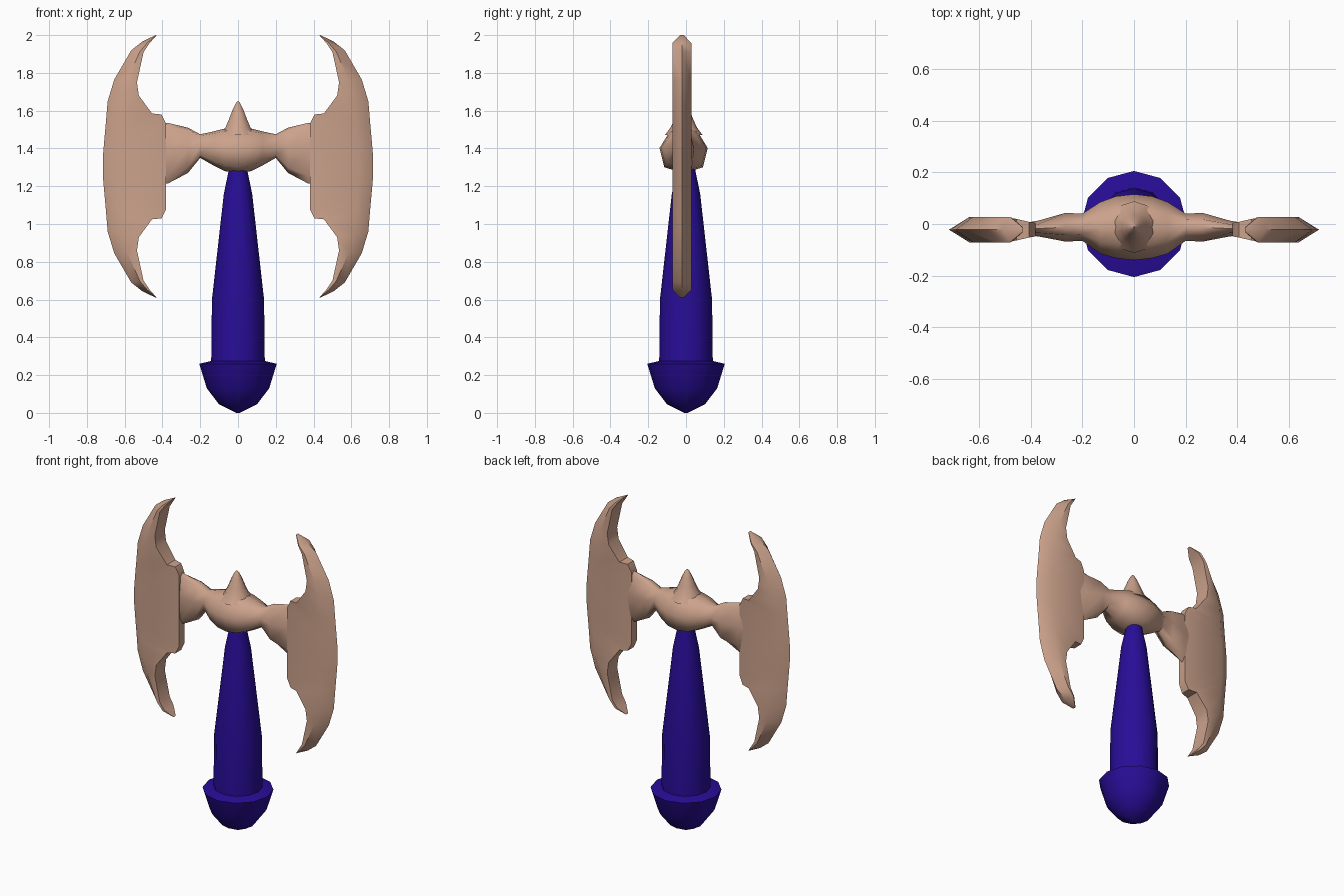
import bpy, bmesh
from math import sin, cos, pi, radians

if "Cube" in bpy.data.objects:
    bpy.data.objects.remove(bpy.data.objects["Cube"])


def material(name, color):
    m = bpy.data.materials.new(name)
    m.diffuse_color = color
    m.use_nodes = True
    m.node_tree.nodes["Principled BSDF"].inputs["Base Color"].default_value = m.diffuse_color
    return m


BLUE = material("blue", (0.021, 0.004, 0.31, 1))
TAN = material("tan", (0.60, 0.36, 0.26, 1))


def make(name, rings, mat, smooth=35):
    """Skin a list of equal-length closed rings and cap both ends."""
    bm = bmesh.new()
    rows = [[bm.verts.new(p) for p in ring] for ring in rings]
    n = len(rows[0])
    for a, b in zip(rows, rows[1:]):
        for i in range(n):
            j = (i + 1) % n
            bm.faces.new((a[i], a[j], b[j], b[i]))
    bm.faces.new(rows[0])
    bm.faces.new(rows[-1])
    bmesh.ops.remove_doubles(bm, verts=bm.verts, dist=0.0005)
    bmesh.ops.recalc_face_normals(bm, faces=bm.faces)
    mesh = bpy.data.meshes.new(name)
    bm.to_mesh(mesh)
    bm.free()
    ob = bpy.data.objects.new(name, mesh)
    bpy.context.collection.objects.link(ob)
    mesh.materials.append(mat)
    bpy.ops.object.select_all(action='DESELECT')
    ob.select_set(True)
    bpy.context.view_layer.objects.active = ob
    bpy.ops.object.shade_smooth_by_angle(angle=radians(smooth))
    return ob


def lathe(name, profile, mat, sides=12, y0=0.0):
    rings = [[(r * sin(2 * pi * i / sides), y0 + r * cos(2 * pi * i / sides), z)
              for i in range(sides)] for r, z in profile]
    return make(name, rings, mat)


# Pommel and tapering handle
lathe("pommel", [(0.01, 0.0), (0.10, 0.045), (0.165, 0.13), (0.205, 0.26), (0.14, 0.275)], BLUE)
lathe("handle", [(0.142, 0.26), (0.138, 0.60), (0.075, 1.16), (0.052, 1.27), (0.045, 1.32)], BLUE)

# Central head: section lofted along x, pinched at the necks
half = [(0, 1), (0.55, 0.88), (1, 0.1), (0.8, -0.75), (0, -1)]
section = half + [(-y, z) for y, z in half[-2:0:-1]]
stations = [  # x, z low, z high, y low, y high
    (0.0, 1.27, 1.51, -0.14, 0.115), (0.07, 1.28, 1.505, -0.132, 0.107),
    (0.13, 1.31, 1.49, -0.115, 0.085), (0.20, 1.35, 1.475, -0.065, 0.04),
    (0.265, 1.27, 1.51, -0.068, 0.043), (0.37, 1.215, 1.535, -0.048, 0.013),
    (0.45, 1.20, 1.54, -0.04, 0.0)]
full = [(-s[0],) + s[1:] for s in stations[:0:-1]] + stations
make("head_body", [[(x, (a + b) / 2 + y * (b - a) / 2, (lo + hi) / 2 + z * (hi - lo) / 2)
                    for y, z in section] for x, lo, hi, a, b in full], TAN, 60)

# Spike on top of the head
lathe("top_spike", [(0.10, 1.47), (0.07, 1.51), (0.05, 1.555), (0.03, 1.605), (0.012, 1.64), (0.003, 1.65)],
      TAN, 10, -0.012)

# Crescent blades: inner wall, thick ridge, sharp outer edge
MID, YC = 1.305, -0.022
upper = [  # inner x, z, half thickness; outer x, z; ridge position
    (0.43, 2.0, 0.01, 0.435, 2.0, 0.5), (0.47, 1.955, 0.045, 0.505, 1.967, 0.3),
    (0.50, 1.91, 0.05, 0.565, 1.92, 0.3), (0.535, 1.75, 0.05, 0.655, 1.765, 0.45),
    (0.525, 1.68, 0.05, 0.69, 1.65, 0.58), (0.455, 1.585, 0.042, 0.70, 1.53, 0.7),
    (0.405, 1.58, 0.03, 0.71, 1.42, 0.75), (0.38, 1.53, 0.026, 0.715, 1.36, 0.76)]
rows = upper + [(ix, 2 * MID - iz, t, ox, 2 * MID - oz, k) for ix, iz, t, ox, oz, k in upper[::-1]]


def blade_ring(side, ix, iz, t, ox, oz, k):
    rx, rz, rt = ix + (ox - ix) * k, iz + (oz - iz) * k, max(t, 0.05) if t > 0.02 else t
    pts = [(ix, -t, iz), (rx, -rt, rz), (ox, 0, oz), (rx, rt, rz), (ix, t, iz)]
    return [(side * x, YC + y, z) for x, y, z in pts]


for side, name in ((-1, "left_blade"), (1, "right_blade")):
    make(name, [blade_ring(side, *r) for r in rows], TAN, 40)
